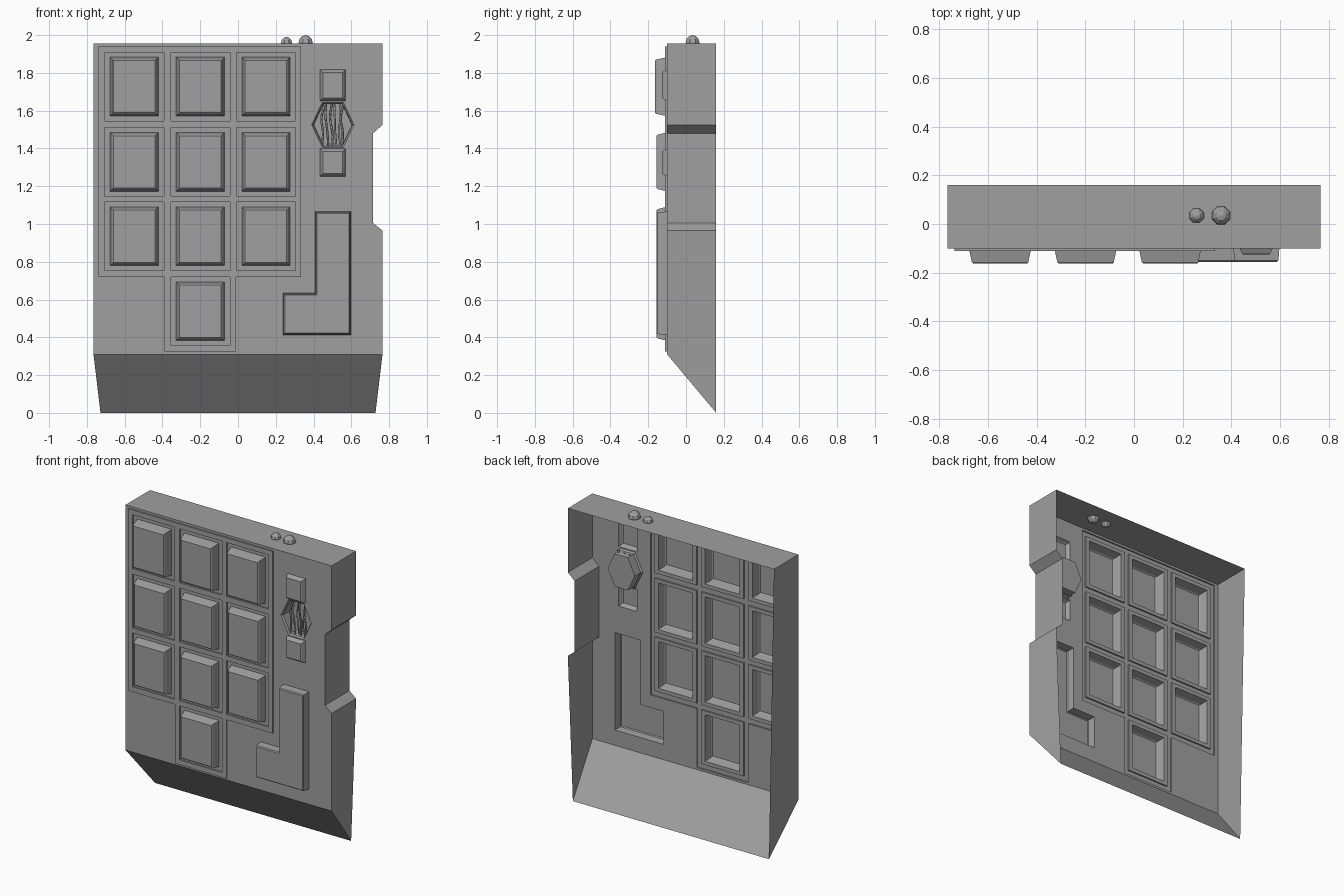
import bpy, bmesh, math, random
from mathutils import Vector

cube = bpy.data.objects.get("Cube")
if cube:
    bpy.data.objects.remove(cube, do_unlink=True)

random.seed(4)
GREY = (0.35, 0.35, 0.35, 1.0)
grey = bpy.data.materials.new("plain_grey")
grey.use_nodes = True
grey.diffuse_color = GREY
grey.node_tree.nodes["Principled BSDF"].inputs["Base Color"].default_value = GREY

FRONT, PANEL, BACK = -0.10, -0.11, 0.16


def finish(name, bm):
    mesh = bpy.data.meshes.new(name)
    bm.to_mesh(mesh)
    bm.free()
    mesh.materials.append(grey)
    obj = bpy.data.objects.new(name, mesh)
    bpy.context.collection.objects.link(obj)
    return obj


def rect(x0, x1, z0, z1):
    return [(x0, z0), (x1, z0), (x1, z1), (x0, z1)]


def inset(poly, d):
    """Move every edge of a counter-clockwise outline inwards by d."""
    out = []
    for i, p in enumerate(poly):
        p, a, b = Vector(p), Vector(poly[i - 1]), Vector(poly[(i + 1) % len(poly)])
        u, v = (p - a).normalized(), (b - p).normalized()
        n1, n2 = Vector((-u.y, u.x)), Vector((-v.y, v.x))
        out.append(tuple(p + (n1 + n2) * d / (1 + n1.dot(n2))))
    return out


def add_ring(bm, poly, y):
    return [bm.verts.new((x, y, z)) for x, z in poly]


def loft(name, rings, cap=True):
    """Skin matching outlines, given as (outline, depth) pairs."""
    bm = bmesh.new()
    loops = [add_ring(bm, poly, y) for poly, y in rings]
    for a, b in zip(loops, loops[1:]):
        for i in range(len(a)):
            j = (i + 1) % len(a)
            bm.faces.new((a[i], a[j], b[j], b[i]))
    if cap:
        bm.faces.new(loops[-1])
    return finish(name, bm)


def sheet(name, outline, holes, y):
    """Flat front-facing plate with openings."""
    bm = bmesh.new()
    for poly in [outline] + holes:
        ring = add_ring(bm, poly, y)
        for i, v in enumerate(ring):
            bm.edges.new((ring[i - 1], v))
    bmesh.ops.triangle_fill(bm, edges=bm.edges[:], use_beauty=True, normal=(0, -1, 0))
    for f in bm.faces:
        f.normal_update()
        if f.normal.y > 0:
            f.normal_flip()
    return finish(name, bm)


# Outlines
upper = [(0.765, 0.965), (0.715, 1.005), (0.715, 1.48), (0.765, 1.525),
         (0.765, 1.955), (-0.765, 1.955)]
body_front = [(-0.765, 0.31), (0.765, 0.31)] + upper
body_back = [(-0.728, 0), (0.728, 0)] + upper
panel = [(-0.39, 0.324), (-0.01, 0.324), (-0.01, 0.719), (0.333, 0.719),
         (0.333, 1.94), (-0.738, 1.94), (-0.738, 0.719), (-0.39, 0.719)]
l_shape = [(0.238, 0.413), (0.597, 0.413), (0.597, 1.066), (0.408, 1.066),
           (0.408, 0.634), (0.238, 0.634)]
small_keys = {"upper_small_key": rect(0.434, 0.57, 1.652, 1.817),
              "lower_small_key": rect(0.434, 0.57, 1.252, 1.399)}
HX, HZ = 0.502, 1.525
hexagon = [(HX + 0.112 * math.cos(k * math.pi / 3),
            HZ + 0.138 * math.sin(k * math.pi / 3)) for k in range(6)]

# Open-backed casing: side walls, sloping base and front plate
loft("casing_walls", [(body_back, BACK), (body_front, FRONT)], cap=False)
sheet("front_plate", body_front,
      [panel, l_shape, hexagon] + list(small_keys.values()), FRONT)

# Ten keys, each in a shallow well
columns = [-0.55, -0.199, 0.148]
rows = [1.727, 1.329, 0.935, 0.538]
places = [(x, z, r) for r, z in enumerate(rows) for x in columns
          if r < 3 or x == columns[1]]
wells = []
for n, (x, z, r) in enumerate(places):
    well = rect(x - 0.157, x + 0.157, z - 0.181, z + 0.181)
    key = rect(x - 0.128, x + 0.128, z - 0.156, z + 0.156)
    top = -0.163 if r == 0 else -0.156
    wells.append(well)
    loft(f"key_{n + 1}", [(well, PANEL), (well, FRONT), (key, FRONT),
                          (inset(key, 0.012), top + 0.006),
                          (inset(key, 0.018), top)])

# Raised frame around the keys
loft("key_frame_edge", [(panel, FRONT), (panel, PANEL)], cap=False)
sheet("key_frame", panel, wells, PANEL)

# L-shaped key and the two small keys
loft("l_shaped_key", [(l_shape, FRONT), (inset(l_shape, 0.004), -0.15),
                      (inset(l_shape, 0.01), -0.156)])
for name, outline in small_keys.items():
    loft(name, [(outline, FRONT), (inset(outline, 0.01), -0.12),
                (inset(outline, 0.016), -0.126)])

# Hexagonal cup with wavy strands inside
loft("hexagon_cup", [(hexagon, FRONT), (inset(hexagon, 0.008), FRONT + 0.01),
                     (inset(hexagon, 0.01), -0.03)])
curve = bpy.data.curves.new("strands", "CURVE")
curve.dimensions = "3D"
curve.bevel_depth = 0.006
curve.bevel_resolution = 0
curve.resolution_u = 3
for k in range(6):
    spline = curve.splines.new("BEZIER")
    spline.bezier_points.add(3)
    for i, p in enumerate(spline.bezier_points):
        p.co = (HX - 0.05 + 0.02 * k + random.uniform(-0.012, 0.012),
                -0.07 + random.uniform(-0.01, 0.01), HZ - 0.112 + 0.075 * i)
        p.handle_left_type = p.handle_right_type = "AUTO"
curve.materials.append(grey)
bpy.context.collection.objects.link(bpy.data.objects.new("strands", curve))

# Two round knobs on the top edge
for name, x, z, r in (("small_knob", 0.257, 1.958, 0.032),
                      ("large_knob", 0.358, 1.96, 0.04)):
    bm = bmesh.new()
    bmesh.ops.create_uvsphere(bm, u_segments=8, v_segments=6, radius=r)
    knob = finish(name, bm)
    knob.location = (x, 0.035, z)
    knob.rotation_euler.z = math.pi / 8
